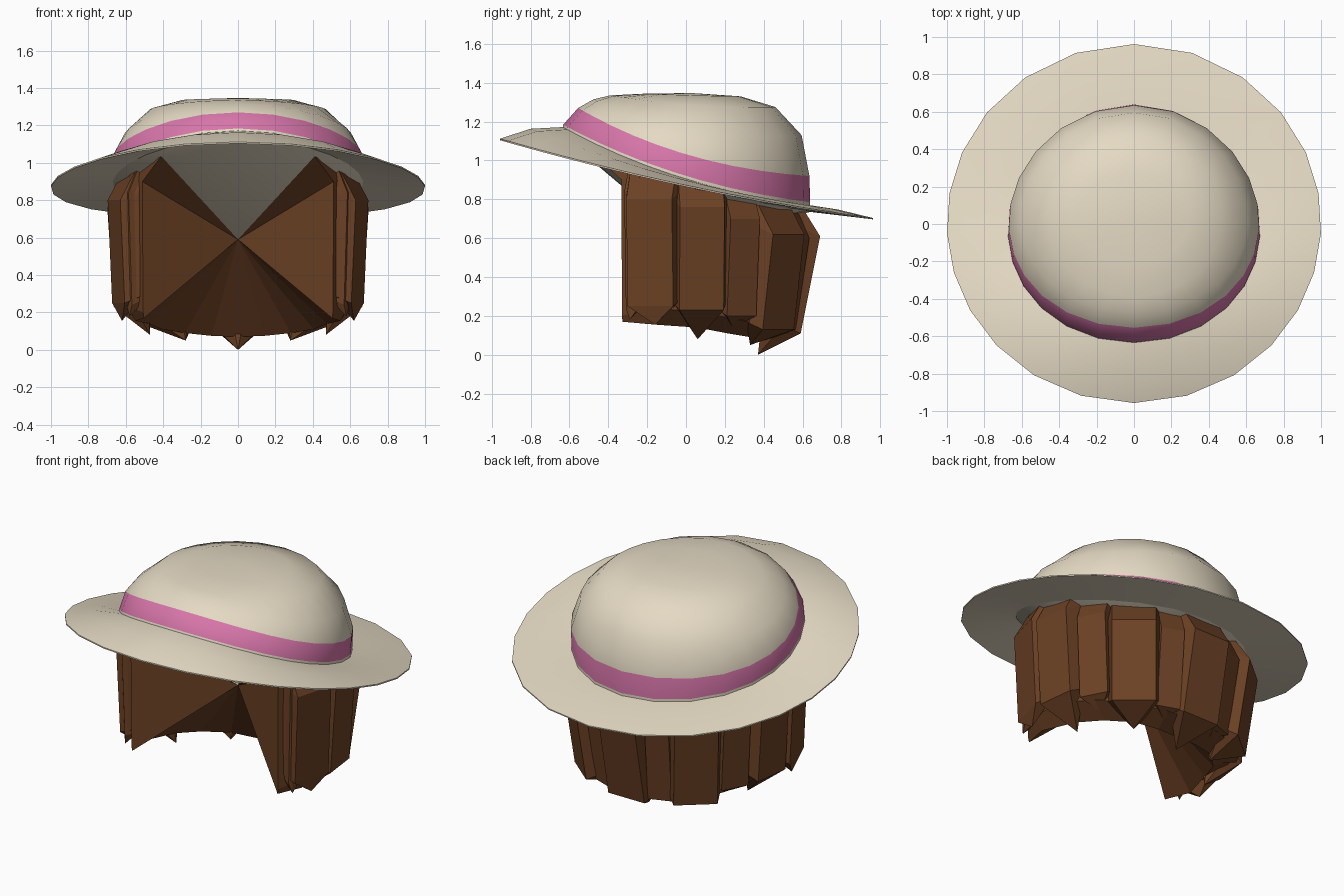
import bpy, bmesh
from math import sin, cos, radians
from mathutils import Vector

if "Cube" in bpy.data.objects:
    bpy.data.objects.remove(bpy.data.objects["Cube"])

N = 24
APEX = Vector((0, 0, 0.59))


def material(name, rgb):
    m = bpy.data.materials.new(name)
    m.diffuse_color = (*rgb, 1)
    m.use_nodes = True
    m.node_tree.nodes["Principled BSDF"].inputs["Base Color"].default_value = m.diffuse_color
    return m


CREAM = material("cream straw", (0.78, 0.70, 0.55))
PINK = material("pink ribbon", (0.68, 0.18, 0.40))
BROWN = material("brown hair", (0.150, 0.053, 0.018))


def finish(name, bm, mats, smooth=None):
    bmesh.ops.recalc_face_normals(bm, faces=bm.faces)
    me = bpy.data.meshes.new(name)
    bm.to_mesh(me)
    bm.free()
    for m in mats:
        me.materials.append(m)
    ob = bpy.data.objects.new(name, me)
    bpy.context.collection.objects.link(ob)
    if smooth:
        bpy.ops.object.select_all(action='DESELECT')
        ob.select_set(True)
        bpy.context.view_layer.objects.active = ob
        bpy.ops.object.shade_smooth_by_angle(angle=radians(smooth))
    return ob


def ring(bm, rx, yf, yb, zf, zb, zs):
    """Tilted oval: front/back y, then front, back and side heights."""
    verts = []
    shift = 0.035 if 0.6 < rx < 0.7 else 0
    for i in range(N):
        u = radians(360 * i / N)
        t = u + radians(3.2 * sin(u) + 4.5 * sin(2 * u))
        s, c = sin(t), cos(t)
        z = (zf + zb) / 2 + (zb - zf) / 2 * c - ((zf + zb) / 2 - zs) * s * s
        y = (yf + yb) / 2 + (yb - yf) / 2 * c - shift * s * s
        verts.append(bm.verts.new((rx * s, y, z)))
    return verts


def loft(name, rings, mats, smooth, tip=None, ribbon=None):
    bm = bmesh.new()
    loops = [ring(bm, *r) for r in rings]
    for k in range(len(loops) - 1):
        a, b = loops[k], loops[k + 1]
        for i in range(N):
            j = (i + 1) % N
            f = bm.faces.new((a[i], a[j], b[j], b[i]))
            f.material_index = 1 if k == ribbon else 0
    if tip:
        p = bm.verts.new(tip)
        for i in range(N):
            bm.faces.new((loops[-1][i], loops[-1][(i + 1) % N], p))
    return finish(name, bm, mats, smooth)


# Crown with a pink ribbon as its second row of faces
loft("hat_crown", [
    (0.674, -0.635, 0.639, 1.168, 0.765, 0.912),
    (0.674, -0.632, 0.639, 1.184, 0.785, 0.930),
    (0.670, -0.555, 0.635, 1.270, 0.920, 1.030),
    (0.605, -0.475, 0.595, 1.315, 1.130, 1.155),
    (0.470, -0.390, 0.460, 1.335, 1.275, 1.285),
    (0.300, -0.210, 0.280, 1.344, 1.330, 1.335),
], [CREAM, PINK], 50, tip=(0, 0.03, 1.347), ribbon=1)

# Brim: top surface, rim, underside
loft("hat_brim", [
    (0.670, -0.630, 0.635, 1.172, 0.770, 0.915),
    (0.840, -0.800, 0.780, 1.163, 0.748, 0.900),
    (1.001, -0.957, 0.962, 1.112, 0.704, 0.872),
    (1.001, -0.957, 0.962, 1.104, 0.697, 0.864),
    (0.670, -0.640, 0.640, 1.130, 0.735, 0.890),
], [CREAM], 30)

# Lining that dips to a point inside the hat
loft("hat_lining", [(0.670, -0.640, 0.640, 1.130, 0.735, 0.890)],
     [CREAM], 30, tip=APEX)


def polar(az, r, z):
    return Vector((r * cos(radians(az)), r * sin(radians(az)), z))


def mirrored(points):
    return points + [Vector((-p.x, p.y, p.z)) for p in reversed(points[:-1])]


# Hair shell: azimuth, inner bottom r and z, outer bottom r and z, top r and z
columns = [(-33, 0.60, 0.17, 0.605, 0.20, 0.61, 0.90),
           (-16, 0.57, 0.155, 0.62, 0.24, 0.62, 0.93),
           (7, 0.48, 0.14, 0.60, 0.22, 0.61, 0.90),
           (28, 0.46, 0.11, 0.58, 0.18, 0.59, 0.88),
           (50, 0.44, 0.09, 0.57, 0.14, 0.57, 0.85),
           (70, 0.41, 0.075, 0.55, 0.12, 0.57, 0.83),
           (90, 0.39, 0.07, 0.55, 0.11, 0.57, 0.83)]
bm = bmesh.new()
inner, outer, top = [
    [bm.verts.new(p) for p in mirrored([polar(c[0], c[k], c[k + 1]) for c in columns])]
    for k in (1, 3, 5)]
for a, b in ((inner, outer), (outer, top)):
    for i in range(len(a) - 1):
        bm.faces.new((a[i], a[i + 1], b[i + 1], b[i]))
# Front peaks, then a fan from the whole border to the inner point
peaks = [bm.verts.new((s * 0.41, -0.475, 1.035)) for s in (-1, 1)]
bm.faces.new((top[0], top[1], peaks[1]))
bm.faces.new((top[-1], top[-2], peaks[0]))
centre = bm.verts.new(APEX)
border = inner + [outer[-1], top[-1], peaks[0]] + top[-2:0:-1] + [peaks[1], top[0], outer[0]]
for i, v in enumerate(border):
    bm.faces.new((v, border[(i + 1) % len(border)], centre))
finish("hair_shell", bm, [BROWN])


def strand(name, az, half, rows, tip):
    """Faceted lock: rows of (radius, z) from bottom to top, plus a pointed end."""
    for side in ((1,) if az == 90 else (1, -1)):
        out = Vector((cos(radians(az)), sin(radians(az)), 0))
        tan = Vector((-out.y, out.x, 0))
        pts = [Vector(tip)]
        for r, z in rows:
            for s in (-1, 1):
                pts.append(out * r + tan * s * half + Vector((0, 0, z)))
                pts.append(out * (r - 0.09) + tan * s * half * 1.2 + Vector((0, 0, z + 0.04)))
        bm = bmesh.new()
        for p in pts:
            bm.verts.new((p.x * side, p.y, p.z))
        bmesh.ops.convex_hull(bm, input=bm.verts[:])
        loose = [v for v in bm.verts if not v.link_faces]
        bmesh.ops.delete(bm, geom=loose, context='VERTS')
        label = "" if az == 90 else ("_right" if side == 1 else "_left")
        finish(name + label, bm, [BROWN])


# Locks from the back round to the front, mirrored left and right
strand("back_lock", 90, 0.125, [(0.59, 0.11), (0.69, 0.61), (0.56, 0.82)], (0, 0.37, 0.0))
strand("back_side_filler", 70, 0.07, [(0.575, 0.13), (0.65, 0.60), (0.55, 0.82)], (0.17, 0.46, 0.10))
strand("rear_lock", 50, 0.125, [(0.62, 0.13), (0.69, 0.62), (0.55, 0.83)], (0.28, 0.33, 0.05))
strand("side_filler", 28, 0.085, [(0.61, 0.20), (0.65, 0.70), (0.57, 0.86)], (0.45, 0.24, 0.14))
strand("side_lock", 7, 0.115, [(0.655, 0.23), (0.69, 0.76), (0.60, 0.92)], (0.47, 0.06, 0.08))
strand("front_lock", -16, 0.122, [(0.665, 0.25), (0.69, 0.80), (0.61, 0.95)], (0.62, -0.16, 0.155))
strand("temple_lock", -25.5, 0.035, [(0.645, 0.24), (0.665, 0.84), (0.60, 0.99)], (0.58, -0.29, 0.18))
